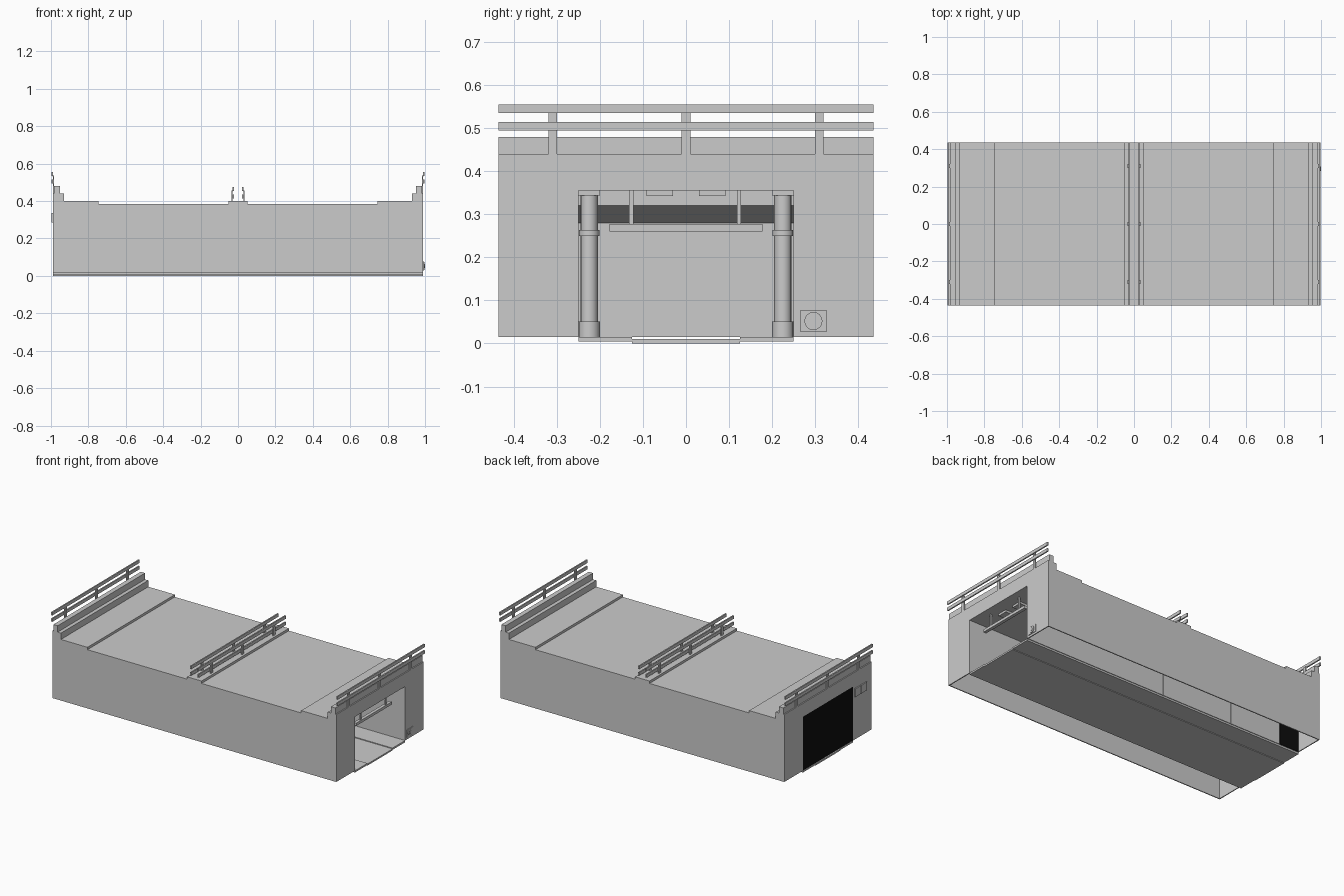
import bpy, bmesh, math
from mathutils import Matrix

if "Cube" in bpy.data.objects:
    bpy.data.objects.remove(bpy.data.objects["Cube"])

HALF = 0.435          # half depth of the building
LANE = 0.25           # half width of the tunnel
BASE, TOP = 0.015, 0.355

dark = bpy.data.materials.new("dark")
dark.diffuse_color = (0.004, 0.004, 0.004, 1)
dark.use_nodes = True
dark.node_tree.nodes["Principled BSDF"].inputs["Base Color"].default_value = dark.diffuse_color


def finish(name, bm, mat=None):
    bmesh.ops.recalc_face_normals(bm, faces=bm.faces)
    me = bpy.data.meshes.new(name)
    bm.to_mesh(me)
    bm.free()
    ob = bpy.data.objects.new(name, me)
    bpy.context.collection.objects.link(ob)
    if mat:
        me.materials.append(mat)
    return ob


def boxes(name, items, mat=None):
    """Each item is x0, x1, y0, y1, z0, z1."""
    bm = bmesh.new()
    for x0, x1, y0, y1, z0, z1 in items:
        m = Matrix.Translation(((x0 + x1) / 2, (y0 + y1) / 2, (z0 + z1) / 2)) @ \
            Matrix.Diagonal((x1 - x0, y1 - y0, z1 - z0, 1))
        bmesh.ops.create_cube(bm, size=1, matrix=m)
    return finish(name, bm, mat)


def cylinder(name, centre, radius, length, axis='Z', sides=16):
    bm = bmesh.new()
    rot = {'Z': Matrix(), 'X': Matrix.Rotation(math.pi / 2, 4, 'Y'),
           'Y': Matrix.Rotation(math.pi / 2, 4, 'X')}[axis]
    bmesh.ops.create_cone(bm, cap_ends=True, segments=sides, radius1=radius, radius2=radius,
                          depth=length, matrix=Matrix.Translation(centre) @ rot)
    if sides > 8:
        for f in bm.faces:
            f.smooth = len(f.verts) == 4
        for e in bm.edges:
            e.smooth = all(f.smooth for f in e.link_faces)
    return finish(name, bm)


def prism(name, profile, y0, y1):
    """Extrude an x-z profile along y."""
    bm = bmesh.new()
    face = bm.faces.new([bm.verts.new((x, y0, z)) for x, z in profile])
    out = bmesh.ops.extrude_face_region(bm, geom=[face])
    bmesh.ops.translate(bm, vec=(0, y1 - y0, 0),
                        verts=[v for v in out["geom"] if isinstance(v, bmesh.types.BMVert)])
    return finish(name, bm)


# Stepped roof with end parapets
half_top = [(0.05, 0.40), (0.05, 0.385), (0.745, 0.385), (0.745, 0.40), (0.93, 0.40),
            (0.93, 0.44), (0.953, 0.44), (0.953, 0.48), (0.983, 0.48), (0.983, 0.44), (0.99, 0.44)]
left = [(-x, z) for x, z in reversed(half_top)]
prism("roof", left + half_top + [(0.99, 0.378), (-0.99, 0.378)], -HALF, HALF)

# Outer side walls, open below
t = 0.006
boxes("side_walls", [(-0.99, 0.99, s - t / 2, s + t / 2, BASE, 0.379)
                     for s in (-HALF + t / 2, HALF - t / 2)])

# End walls with a doorway each
for side, name in ((1, "right_end_wall"), (-1, "left_end_wall")):
    x0, x1 = sorted((side * 0.984, side * 0.99))
    boxes(name, [(x0, x1, -HALF, -LANE, BASE, 0.379), (x0, x1, LANE, HALF, BASE, 0.379),
                 (x0, x1, -LANE, LANE, TOP, 0.379)])

# Tunnel lining in four panels per side, ceiling and floor
lining = []
for i in range(4):
    a = -0.984 + i * 0.492
    for s in (-1, 1):
        y0, y1 = sorted((s * LANE, s * (LANE + 0.004)))
        lining.append((a, a + 0.491, y0, y1, BASE, TOP))
boxes("tunnel_walls", lining)
boxes("tunnel_ceiling", [(-0.984, 0.984, -LANE, LANE, TOP, TOP + 0.004)])
boxes("floor_strips", [(-0.99, 0.99, -LANE, -0.125, 0.004, BASE),
                       (-0.99, 0.99, 0.125, LANE, 0.004, BASE)])
boxes("floor_channel", [(-0.99, 0.99, -0.125, 0.125, 0.0, 0.01)])

# Closed dark door at the left end, dark lining patches behind it
boxes("dark_door", [(-0.988, -0.984, -LANE, LANE, BASE, TOP)], dark)
boxes("door_backing", [(-0.984, -0.980, -LANE, LANE, BASE, TOP)])
boxes("dark_lining", [(-0.984, -0.85, LANE + 0.004, LANE + 0.006, BASE, TOP),
                      (-0.984, -0.85, -LANE - 0.006, -LANE - 0.004, BASE, TOP)], dark)

# Sloping ceiling baffle near the closed end
prism("ceiling_baffle", [(-0.98, 0.28), (-0.86, 0.32), (-0.86, TOP), (-0.98, TOP)], -LANE, LANE)


# Railing runs: upper and lower rail plus posts
def railing(name, x, facing, z_top, z_foot):
    def span(a, b):
        return sorted((x + facing * a, x + facing * b))
    items = []
    for drop in (0, 0.04):
        items.append((*span(0.004, 0.012), -HALF, HALF, z_top - drop - 0.02, z_top - drop))
    for y in (-0.31, 0, 0.31):
        items.append((*span(-0.003, 0.004), y - 0.01, y + 0.01, z_foot, z_top - 0.02))
        items.append((*span(-0.003, 0.006), y - 0.01, y + 0.01, z_top - 0.024, z_top - 0.018))
    boxes(name, items)


for s, side in ((1, "right"), (-1, "left")):
    railing(side + "_end_railing", s * 0.986, s, 0.555, 0.44)
    railing(side + "_centre_railing", s * 0.033, -s, 0.475, 0.40)

# Two pairs of upright rollers, with foot, collar and cap
for n, x in enumerate((-0.885, 0.115)):
    for s in (-1, 1):
        y = s * 0.225
        tag = f"roller_{n}_{'near' if s < 0 else 'far'}"
        cylinder(tag, (x, y, 0.195), 0.02, 0.30)
        cylinder(tag + "_foot", (x, y, 0.03), 0.025, 0.043)
        cylinder(tag + "_collar", (x, y, 0.257), 0.024, 0.014)
        boxes(tag + "_cap", [(x - 0.025, x + 0.025, y - 0.025, y + 0.025, 0.344, TOP)])

# Overhead bar on hangers inside the open end
boxes("overhead_bar", [(0.93, 0.95, -0.178, 0.178, 0.26, 0.277)])
boxes("bar_hangers", [(0.935, 0.945, y - 0.005, y + 0.005, 0.277, TOP) for y in (-0.127, 0.123)])
boxes("ceiling_lamps", [(0.85, 0.91, y - 0.031, y + 0.031, 0.342, TOP) for y in (-0.061, 0.061)])

# Wall socket on the right end
boxes("socket_plate", [(0.99, 0.994, 0.265, 0.327, 0.028, 0.076)])
cylinder("socket_ring", (0.995, 0.296, 0.052), 0.021, 0.006, 'X', 16)
cylinder("socket_core", (0.997, 0.296, 0.052), 0.012, 0.006, 'X', 6)

# Control panels on the left end
boxes("control_panels", [(-0.997, -0.99, -0.32, -0.265, 0.285, 0.337),
                         (-0.997, -0.99, -0.38, -0.325, 0.285, 0.337)])
